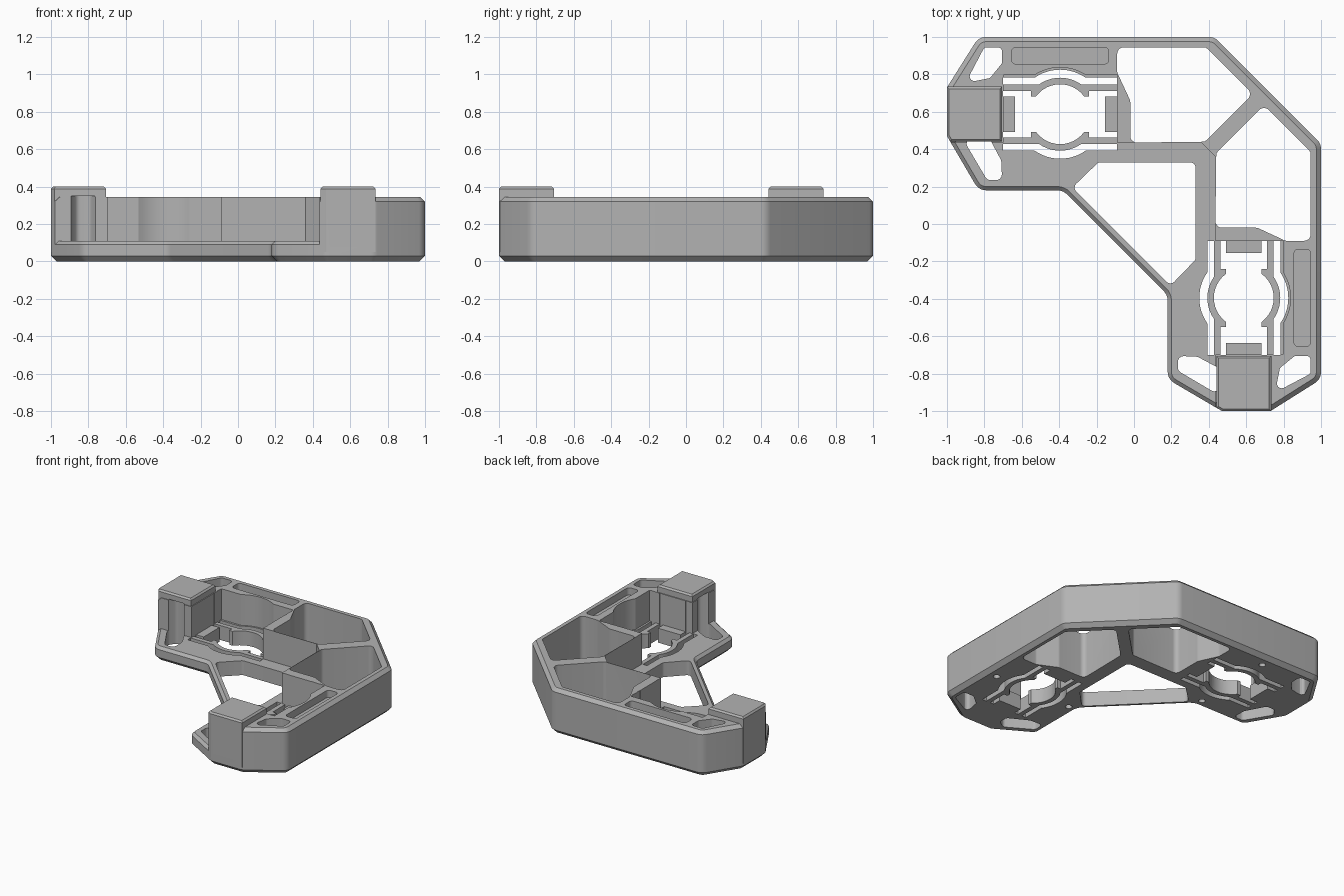
import bpy, bmesh, math
from mathutils import Vector

if "Cube" in bpy.data.objects:
    bpy.data.objects.remove(bpy.data.objects["Cube"])

grey = bpy.data.materials.new("plain_grey")
grey.diffuse_color = (0.45, 0.45, 0.45, 1)
grey.use_nodes = True
grey.node_tree.nodes["Principled BSDF"].inputs["Base Color"].default_value = grey.diffuse_color


def swap(pts):
    """Mirror across the diagonal x = y."""
    return [(y, x) for x, y in pts]


def fillet(pts, r, steps=5):
    """Round every corner of a closed profile."""
    out, n = [], len(pts)
    for i in range(n):
        p = Vector(pts[i])
        a, b = Vector(pts[i - 1]) - p, Vector(pts[(i + 1) % n]) - p
        half = a.angle(b) / 2
        d = min(r / math.tan(half), a.length * 0.45, b.length * 0.45)
        rad = d * math.tan(half)
        a.normalize()
        b.normalize()
        c = p + (a + b).normalized() * (rad / math.sin(half))
        s, e = p + a * d - c, p + b * d - c
        sweep = s.angle_signed(e)
        a0 = math.atan2(s.y, s.x)
        for k in range(steps + 1):
            t = a0 - sweep * k / steps
            out.append((c.x + rad * math.cos(t), c.y + rad * math.sin(t)))
    return out


def inset(pts, d):
    area = sum(pts[i - 1][0] * pts[i][1] - pts[i][0] * pts[i - 1][1] for i in range(len(pts)))
    sign = 1 if area > 0 else -1
    out, n = [], len(pts)
    for i in range(n):
        p = Vector(pts[i])
        e1 = (p - Vector(pts[i - 1])).normalized()
        e2 = (Vector(pts[(i + 1) % n]) - p).normalized()
        n1, n2 = Vector((-e1.y, e1.x)), Vector((-e2.y, e2.x))
        m = (n1 + n2).normalized()
        q = p + m * (sign * d / max(0.4, m.dot(n1)))
        out.append((q.x, q.y))
    return out


def prism(name, pts, z0, z1, bottom=0.0, top=0.0):
    """Extruded profile with optional chamfers."""
    layers = [(z0, bottom)] + ([(z0 + bottom, 0)] if bottom else [])
    layers += ([(z1 - top, 0)] if top else []) + [(z1, top)]
    bm = bmesh.new()
    rings = []
    for z, d in layers:
        ring = inset(pts, d) if d else pts
        rings.append([bm.verts.new((x, y, z)) for x, y in ring])
    n = len(pts)
    for lo, hi in zip(rings, rings[1:]):
        for i in range(n):
            j = (i + 1) % n
            bm.faces.new((lo[i], lo[j], hi[j], hi[i]))
    bm.faces.new(rings[0])
    bm.faces.new(rings[-1])
    bmesh.ops.recalc_face_normals(bm, faces=bm.faces)
    me = bpy.data.meshes.new(name)
    bm.to_mesh(me)
    bm.free()
    me.materials.append(grey)
    ob = bpy.data.objects.new(name, me)
    bpy.context.scene.collection.objects.link(ob)
    return ob


def combine(target, tool, op):
    m = target.modifiers.new("bool", 'BOOLEAN')
    m.operation, m.solver, m.object = op, 'EXACT', tool
    bpy.context.view_layer.objects.active = target
    bpy.ops.object.modifier_apply(modifier=m.name)
    bpy.data.objects.remove(tool)


def cut(pts, z0, z1):
    combine(frame, prism("cutter", pts, z0, z1), 'DIFFERENCE')


def cut_both(pts, z0=-0.1, z1=0.6):
    cut(pts, z0, z1)
    cut(swap(pts), z0, z1)


def arc(r, a0, a1, n=12):
    return [(r * math.cos(a0 + (a1 - a0) * k / n), r * math.sin(a0 + (a1 - a0) * k / n))
            for k in range(n + 1)]


# outer outline, one half mirrored across the diagonal
half = [(-0.38, 0.18), (-0.83, 0.18), (-1, 0.47), (-1, 0.73), (-0.83, 1), (0.43, 1)]
outline = fillet(half + swap(half)[::-1], 0.07)
LOW, TALL, TOP = 0.11, 0.345, 0.40

# low base plate and tall outer wall
frame = prism("frame", outline, 0, LOW, 0.03, 0.02)
wall = prism("wall", outline, 0.03, TALL, 0, 0.025)
low_zone = [(-1.2, -1.2), (0.435, -1.2), (0.435, 0.36), (0.36, 0.435), (-1.2, 0.435)]
combine(wall, prism("cutter", low_zone, -0.1, 0.6), 'DIFFERENCE')
combine(frame, wall, 'UNION')

# end blocks
block = [(-0.982, 0.44), (-0.705, 0.44), (-0.705, 0.735), (-1, 0.735), (-1, 0.47)]
for p in (block, swap(block)):
    combine(frame, prism("end_block", p, 0.05, TOP, 0, 0.012), 'UNION')

# large openings beside the diagonal rib, and the inner opening
cut_both(fillet([(-0.09, 0.945), (0.385, 0.945), (0.635, 0.695), (0.38, 0.44),
                 (-0.02, 0.435), (-0.02, 0.66), (-0.09, 0.81)], 0.035))
inner = [(-0.33, 0.195), (-0.19, 0.33), (0.33, 0.33), (0.33, -0.19), (0.195, -0.33)]
cut(fillet(inner, 0.03), -0.1, 0.6)

# corner openings either side of the blocks, the second rising as a niche
cut_both(fillet([(-0.80, 0.945), (-0.705, 0.945), (-0.705, 0.86), (-0.77, 0.78), (-0.90, 0.755)], 0.025))
cut_both(fillet([(-0.90, 0.43), (-0.86, 0.49), (-0.79, 0.49), (-0.71, 0.34),
                 (-0.705, 0.235), (-0.785, 0.235)], 0.03), -0.1, 0.35)

# long pocket in the thick wall, and screw holes underneath
cut_both(fillet([(-0.655, 0.855), (-0.135, 0.855), (-0.135, 0.945), (-0.655, 0.945)], 0.025), 0.29, 0.6)
for cy in (0.91, 0.26):
    cut_both([(x - 0.395, y + cy) for x, y in arc(0.024, 0, math.tau * 15 / 16, 15)], -0.1, 0.06)

# socket: local u along the arm, v across
CX, CY = -0.395, 0.587


def place(pts):
    return [(u + CX, v + CY) for u, v in pts]


def edge_arc(r, v):
    """Arc bulging above the straight line at height v, right to left."""
    a = math.asin(v / r)
    return arc(r, a, math.pi - a)


# well above the socket floor
cut_both(place([(-0.303, -0.158), (0.303, -0.158), (0.303, 0.21)] + edge_arc(0.25, 0.21)
               + [(-0.303, 0.21)]), LOW, 0.6)

# keyed hole with round centre and end tabs
side = ([(0.24, 0.095), (0.305, 0.095), (0.305, 0.125), (0.155, 0.125), (0.155, 0.095)]
        + edge_arc(0.16, 0.095)
        + [(-0.155, 0.095), (-0.155, 0.125), (-0.305, 0.125), (-0.305, 0.095), (-0.24, 0.095)])
cut_both(place(side + [(-u, -v) for u, v in side]))

# flexure slits on both sides of the hole
slit = ([(0.305, 0.16), (0.305, 0.195)] + edge_arc(0.238, 0.195)
        + [(-0.305, 0.195), (-0.305, 0.16)] + edge_arc(0.195, 0.16)[::-1])
for s in (1, -1):
    cut_both(place([(u, v * s) for u, v in slit]))

bpy.ops.object.select_all(action='DESELECT')
frame.select_set(True)
bpy.context.view_layer.objects.active = frame
bpy.ops.object.shade_smooth_by_angle(angle=math.radians(25))
